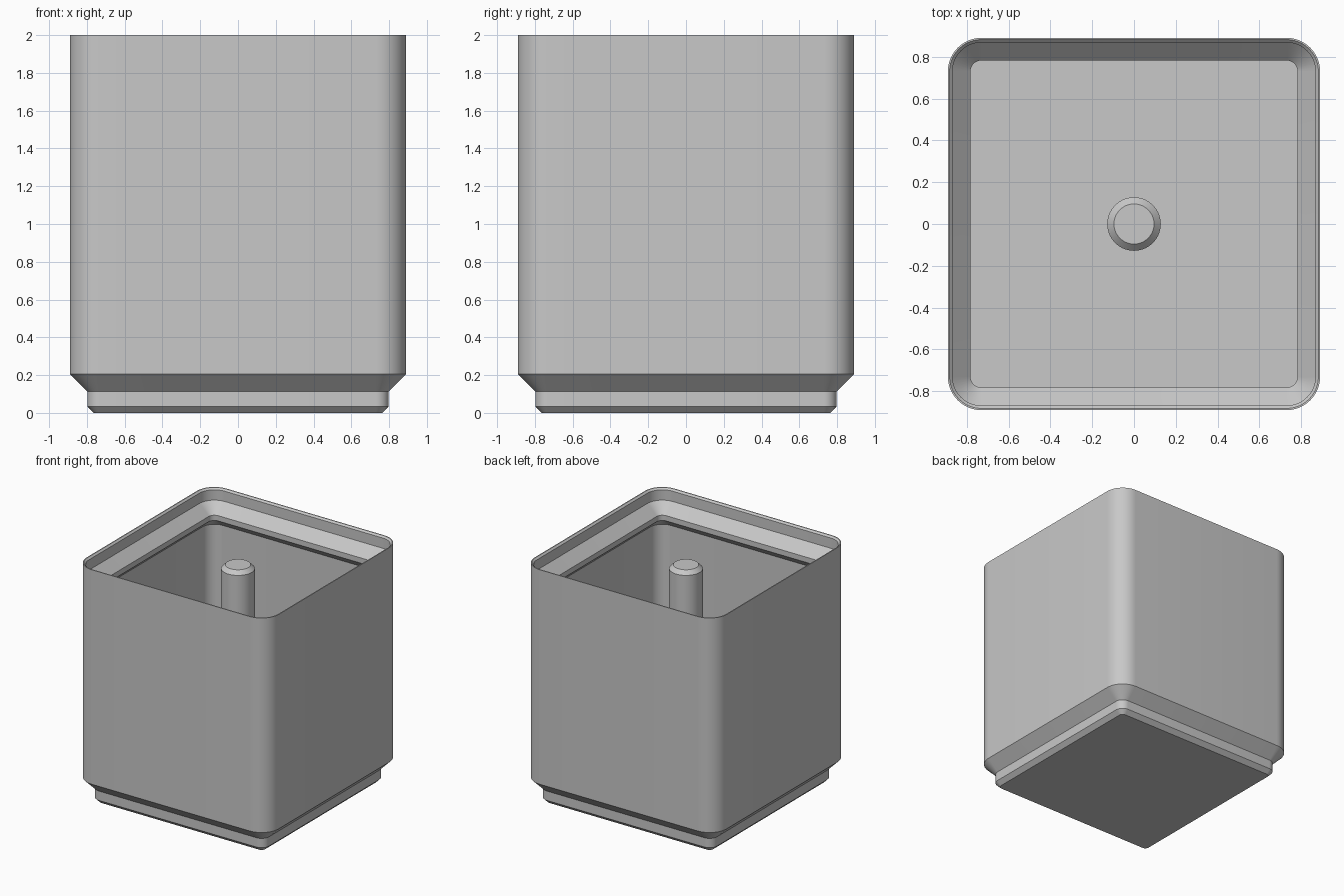
import bpy, bmesh, math

cube = bpy.data.objects.get("Cube")
if cube:
    bpy.data.objects.remove(cube, do_unlink=True)

grey = bpy.data.materials.new("light grey plastic")
grey.use_nodes = True
colour = (0.58, 0.58, 0.58, 1)
grey.diffuse_color = colour
grey.node_tree.nodes["Principled BSDF"].inputs["Base Color"].default_value = colour

CORNER = 0.73  # centre of every corner arc, so all the rings stay concentric


def rounded_square(half, z, steps=12):
    """Points of a square ring with rounded corners."""
    r = half - CORNER
    points = []
    for quarter, (sx, sy) in enumerate([(1, 1), (-1, 1), (-1, -1), (1, -1)]):
        for i in range(steps + 1):
            a = (quarter + i / steps) * math.pi / 2
            points.append((sx * CORNER + r * math.cos(a), sy * CORNER + r * math.sin(a), z))
    return points


def circle(radius, z, steps=64):
    """Points of a round ring."""
    return [(radius * math.cos(i * math.tau / steps), radius * math.sin(i * math.tau / steps), z)
            for i in range(steps)]


def loft(name, ring, profile):
    """Skin the rings of a profile of (size, height) and cap both ends."""
    bm = bmesh.new()
    rings = [[bm.verts.new(p) for p in ring(size, z)] for size, z in profile]
    n = len(rings[0])
    for low, high in zip(rings, rings[1:]):
        for i in range(n):
            j = (i + 1) % n
            bm.faces.new((low[i], low[j], high[j], high[i]))
    bm.faces.new(rings[0][::-1])
    bm.faces.new(rings[-1])
    bmesh.ops.recalc_face_normals(bm, faces=bm.faces)
    mesh = bpy.data.meshes.new(name)
    bm.to_mesh(mesh)
    bm.free()
    mesh.materials.append(grey)
    obj = bpy.data.objects.new(name, mesh)
    bpy.context.collection.objects.link(obj)
    bpy.ops.object.select_all(action='DESELECT')
    obj.select_set(True)
    bpy.context.view_layer.objects.active = obj
    bpy.ops.object.shade_smooth_by_angle(angle=math.radians(25))
    return obj


# Bin: stepped foot, outer wall, stacking lip, undercut, inner wall and floor
foot = [(0.763, 0), (0.798, 0.035), (0.798, 0.113), (0.89, 0.205)]
lip = [(0.89, 2), (0.882, 2), (0.868, 1.986), (0.868, 1.9), (0.782, 1.814)]
inside = [(0.782, 1.77), (0.842, 1.71), (0.842, 0.3)]
loft("storage_bin", rounded_square, foot + lip + inside)

# Central post with a chamfered top
loft("centre_post", circle, [(0.128, 0.29), (0.128, 1.868), (0.096, 1.9)])
